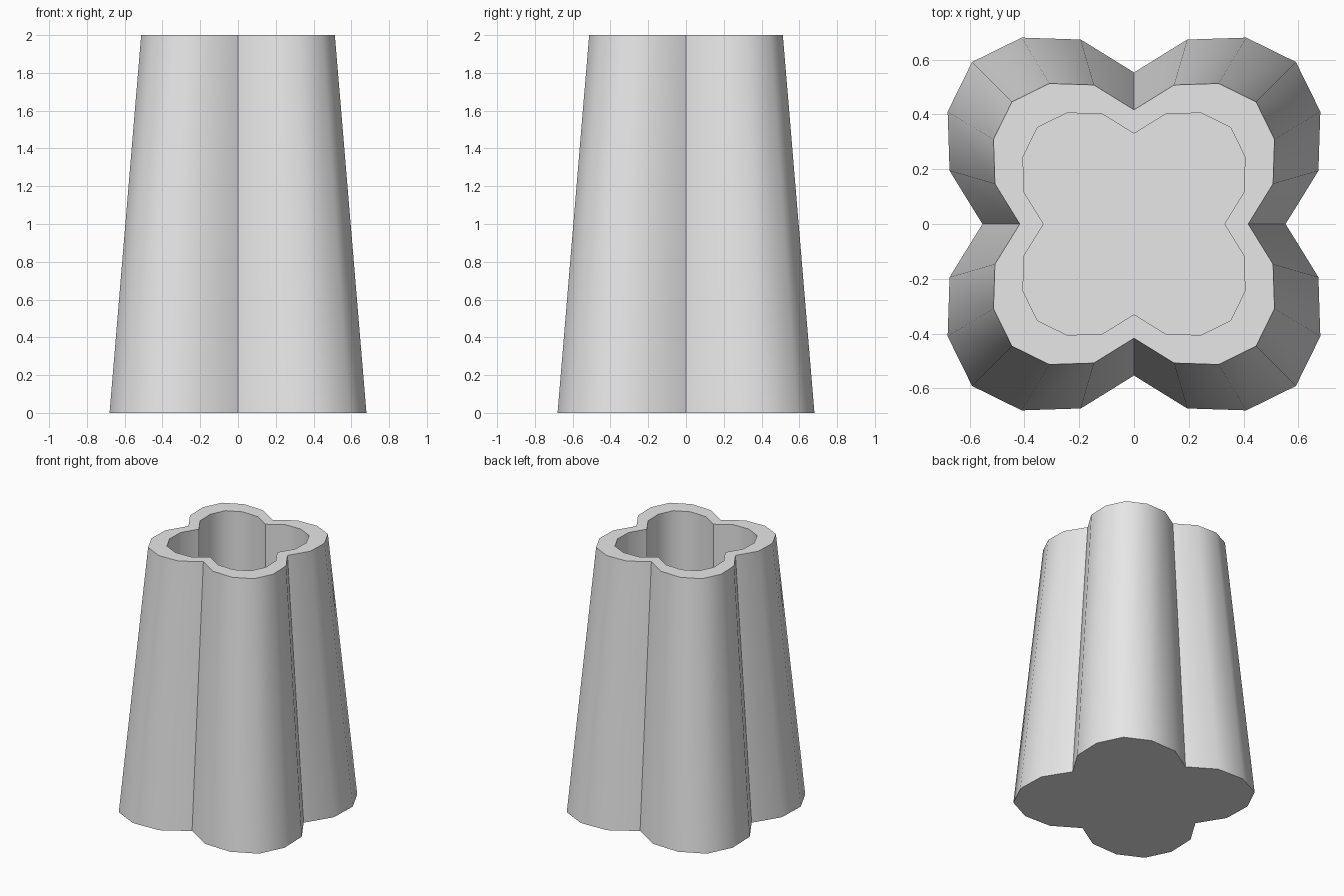
import bpy, bmesh, math
from mathutils import Matrix, Vector

if "Cube" in bpy.data.objects:
    bpy.data.objects.remove(bpy.data.objects["Cube"], do_unlink=True)

# One lobe of the four-lobed outline, from crease to just before the next crease
LOBE = [(0.553, 0), (0.673, 0.194), (0.68, 0.41),
        (0.591, 0.591), (0.41, 0.68), (0.194, 0.673)]
HEIGHT = 2.0
FLOOR = 0.12
TOP_SCALE = 0.754
CAVITY_SCALE = 0.596


def outline(bm, scale, z):
    """Four-fold rotated lobe outline at a given size and height."""
    ring = []
    for quarter in range(4):
        turn = Matrix.Rotation(quarter * math.pi / 2, 3, 'Z')
        for x, y in LOBE:
            ring.append(bm.verts.new(turn @ Vector((x * scale, y * scale, z))))
    return ring


def bridge(bm, a, b):
    n = len(a)
    for i in range(n):
        j = (i + 1) % n
        bm.faces.new((a[i], a[j], b[j], b[i]))


# Tapered outer wall, flat rim, straight cavity and floor
bm = bmesh.new()
rings = [outline(bm, 1.0, 0.0),
         outline(bm, TOP_SCALE, HEIGHT),
         outline(bm, CAVITY_SCALE, HEIGHT),
         outline(bm, CAVITY_SCALE, FLOOR)]
for lower, upper in zip(rings, rings[1:]):
    bridge(bm, lower, upper)
bm.faces.new(list(reversed(rings[0])))
bm.faces.new(rings[-1])
bmesh.ops.recalc_face_normals(bm, faces=bm.faces[:])

mesh = bpy.data.meshes.new("lobed_vase")
bm.to_mesh(mesh)
bm.free()
vase = bpy.data.objects.new("lobed_vase", mesh)
bpy.context.collection.objects.link(vase)

# Plain grey material
grey = bpy.data.materials.new("plain_grey")
grey.use_nodes = True
colour = (0.8, 0.8, 0.8, 1.0)
grey.diffuse_color = colour
for node in grey.node_tree.nodes:
    if node.type == 'BSDF_PRINCIPLED':
        node.inputs["Base Color"].default_value = colour
mesh.materials.append(grey)

# Round lobes with sharp creases and rims
bpy.ops.object.select_all(action='DESELECT')
vase.select_set(True)
bpy.context.view_layer.objects.active = vase
bpy.ops.object.shade_smooth_by_angle(angle=math.radians(40))
